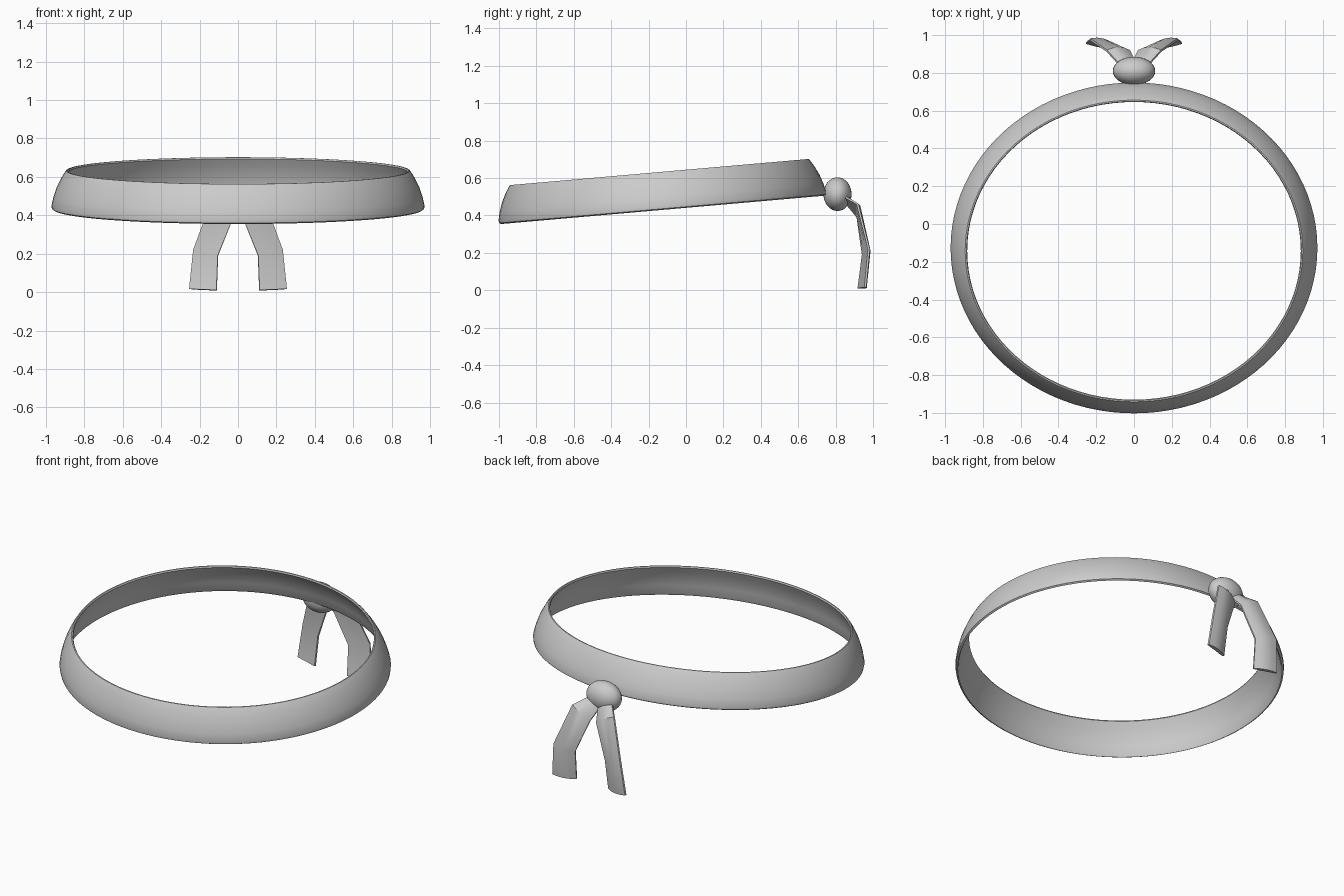
import bpy, bmesh, math
from mathutils import Vector

if "Cube" in bpy.data.objects:
    bpy.data.objects.remove(bpy.data.objects["Cube"])


def loft(name, rings, closed):
    """Skin equal-length closed sections; wrap the last to the first, or cap the ends."""
    bm = bmesh.new()
    rows = [[bm.verts.new(p) for p in r] for r in rings]
    n = len(rows[0])
    for i in range(len(rows) if closed else len(rows) - 1):
        a, b = rows[i], rows[(i + 1) % len(rows)]
        for j in range(n):
            k = (j + 1) % n
            bm.faces.new((a[j], a[k], b[k], b[j]))
    if not closed:
        bm.faces.new(rows[0])
        bm.faces.new(rows[-1])
    bmesh.ops.recalc_face_normals(bm, faces=bm.faces)
    me = bpy.data.meshes.new(name)
    bm.to_mesh(me)
    bm.free()
    ob = bpy.data.objects.new(name, me)
    bpy.context.collection.objects.link(ob)
    return ob


def smooth(ob, angle):
    bpy.ops.object.select_all(action='DESELECT')
    ob.select_set(True)
    bpy.context.view_layer.objects.active = ob
    bpy.ops.object.shade_smooth_by_angle(angle=math.radians(angle))


# Headband: thin bowed profile (outward offset, height) swept round an oval, tilted up at the back
profile = [(-0.012, 0.0), (-0.002, 0.006), (0.0, 0.02), (-0.010, 0.065), (-0.027, 0.115),
           (-0.052, 0.165), (-0.070, 0.194), (-0.077, 0.203), (-0.084, 0.203),
           (-0.088, 0.195), (-0.068, 0.16), (-0.046, 0.115), (-0.030, 0.065), (-0.020, 0.015)]
rings = []
for i in range(96):
    a = 2 * math.pi * i / 96
    rings.append([((0.971 + u) * math.cos(a), (0.879 + u) * math.sin(a), v) for u, v in profile])
band = loft("band", rings, True)
band.location = (0, -0.125, 0.43)
band.rotation_euler.x = math.radians(5)
smooth(band, 50)

# Knot at the back
bpy.ops.mesh.primitive_uv_sphere_add(segments=32, ring_count=16, radius=1, location=(0, 0.81, 0.514))
knot = bpy.context.object
knot.name = "knot"
knot.scale = (0.112, 0.075, 0.09)
smooth(knot, 50)

# Hanging tails: bent flat strip with a slightly bowed section, mirrored across x
path = [Vector(p) for p in ((0.03, 0.845, 0.49), (0.083, 0.918, 0.428),
                            (0.168, 0.963, 0.205), (0.182, 0.942, 0.013))]
widths = (0.09, 0.14, 0.135, 0.147)
section = [(-0.5, -0.007), (-0.25, -0.008), (0, -0.007), (0.25, -0.008), (0.5, -0.007),
           (0.5, 0.004), (0.25, 0.016), (0, 0.02), (-0.25, 0.016), (-0.5, 0.004)]
rings = []
for i, p in enumerate(path):
    t = Vector()
    if i > 0:
        t += (p - path[i - 1]).normalized()
    if i < len(path) - 1:
        t += (path[i + 1] - p).normalized()
    t.normalize()
    w = Vector((1, 0.25, 0))
    w = (w - t * w.dot(t)).normalized()
    n = w.cross(t)
    rings.append([p + w * (u * widths[i]) + n * v for u, v in section])
tails = loft("tails", rings, False)
smooth(tails, 30)
tails.modifiers.new("mirror", 'MIRROR').use_clip = False
